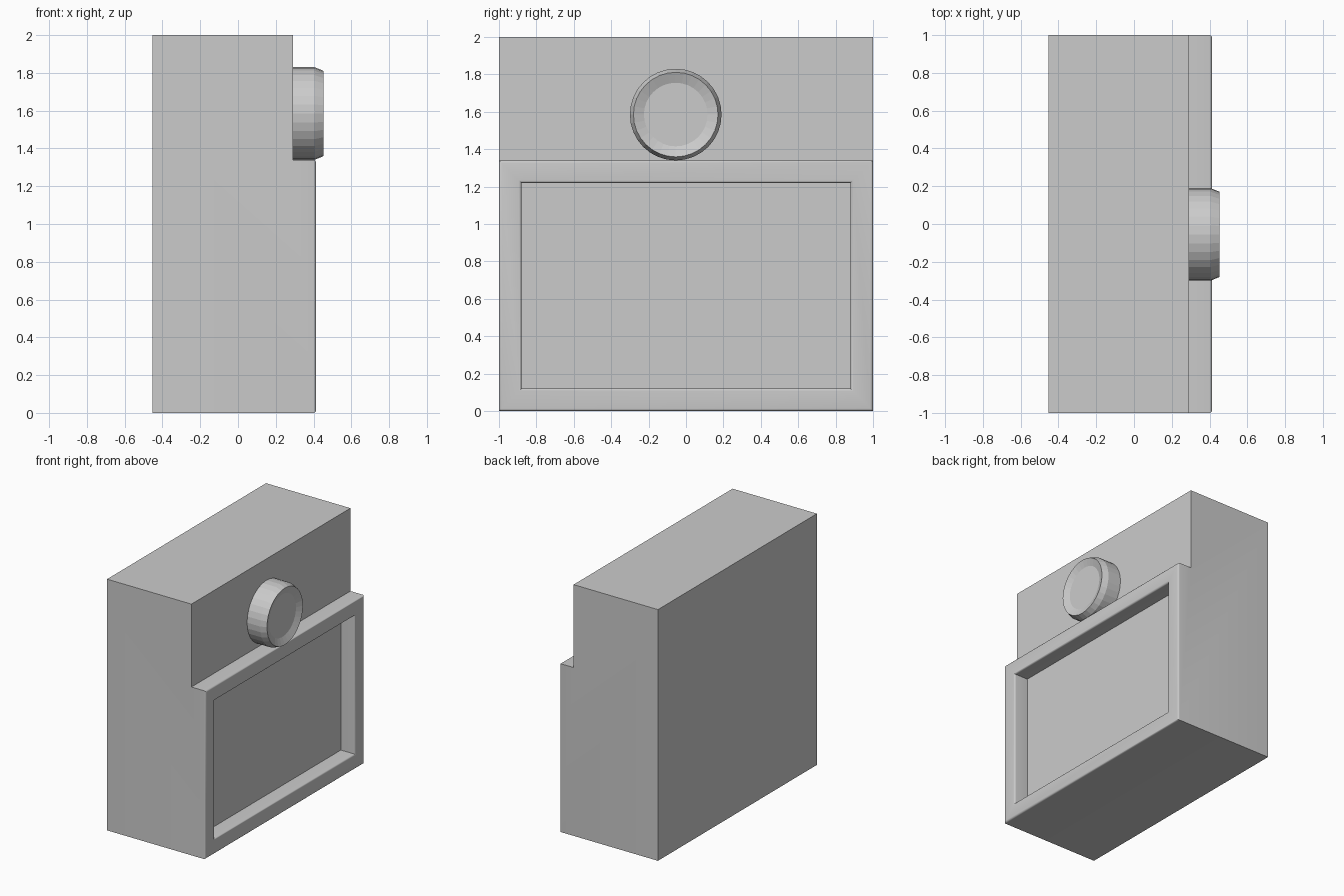
import bpy, bmesh
from math import cos, sin, pi, radians

if "Cube" in bpy.data.objects:
    bpy.data.objects.remove(bpy.data.objects["Cube"])

BACK, STEP, FRONT = -0.453, 0.29, 0.413
FRAME_TOP, BORDER = 1.34, 0.12


def finish(name, bm, smooth):
    bmesh.ops.recalc_face_normals(bm, faces=bm.faces[:])
    mesh = bpy.data.meshes.new(name)
    bm.to_mesh(mesh)
    bm.free()
    obj = bpy.data.objects.new(name, mesh)
    bpy.context.collection.objects.link(obj)
    if smooth:
        bpy.ops.object.select_all(action='DESELECT')
        obj.select_set(True)
        bpy.context.view_layer.objects.active = obj
        bpy.ops.object.shade_smooth_by_angle(angle=radians(smooth))
    return obj


# cabinet: stepped side profile extruded across the width
bm = bmesh.new()
profile = [(BACK, 0), (FRONT, 0), (FRONT, FRAME_TOP), (STEP, FRAME_TOP), (STEP, 2), (BACK, 2)]
side = bm.faces.new([bm.verts.new((x, -1, z)) for x, z in profile])
ext = bmesh.ops.extrude_face_region(bm, geom=[side], use_keep_orig=True)
bmesh.ops.translate(bm, vec=(0, 2, 0),
                    verts=[g for g in ext['geom'] if isinstance(g, bmesh.types.BMVert)])
bmesh.ops.recalc_face_normals(bm, faces=bm.faces[:])

# recessed panel inside the raised front frame
panel = [f for f in bm.faces if all(abs(v.co.x - FRONT) < 1e-4 for v in f.verts)]
bmesh.ops.inset_region(bm, faces=panel, thickness=BORDER, use_even_offset=True)
bmesh.ops.inset_individual(bm, faces=panel, thickness=0, depth=-(FRONT - STEP))

# rounded inner and outer frame edges
rim = []
for e in bm.edges:
    a, b = (v.co for v in e.verts)
    on_front = abs(a.x - FRONT) < 1e-4 and abs(b.x - FRONT) < 1e-4
    if on_front and (abs(a.y - b.y) < 1e-4 or abs(a.z - b.z) < 1e-4):
        rim.append(e)
bmesh.ops.bevel(bm, geom=rim, offset=0.014, offset_type='OFFSET', segments=4,
                profile=0.5, affect='EDGES')
finish("cabinet", bm, 35)

# round knob: lathed profile with bevelled rim and shallow dished face
bm = bmesh.new()
SIDES = 32
rings = []
for x, r in [(STEP, 0.245), (0.405, 0.245), (0.452, 0.226), (0.43, 0.17)]:
    rings.append([bm.verts.new((x, -0.055 + r * cos(2 * pi * i / SIDES),
                                1.585 + r * sin(2 * pi * i / SIDES))) for i in range(SIDES)])
for lo, hi in zip(rings, rings[1:]):
    for i in range(SIDES):
        j = (i + 1) % SIDES
        bm.faces.new((lo[i], lo[j], hi[j], hi[i]))
bm.faces.new(rings[0])
bm.faces.new(rings[-1])
finish("knob", bm, None)
